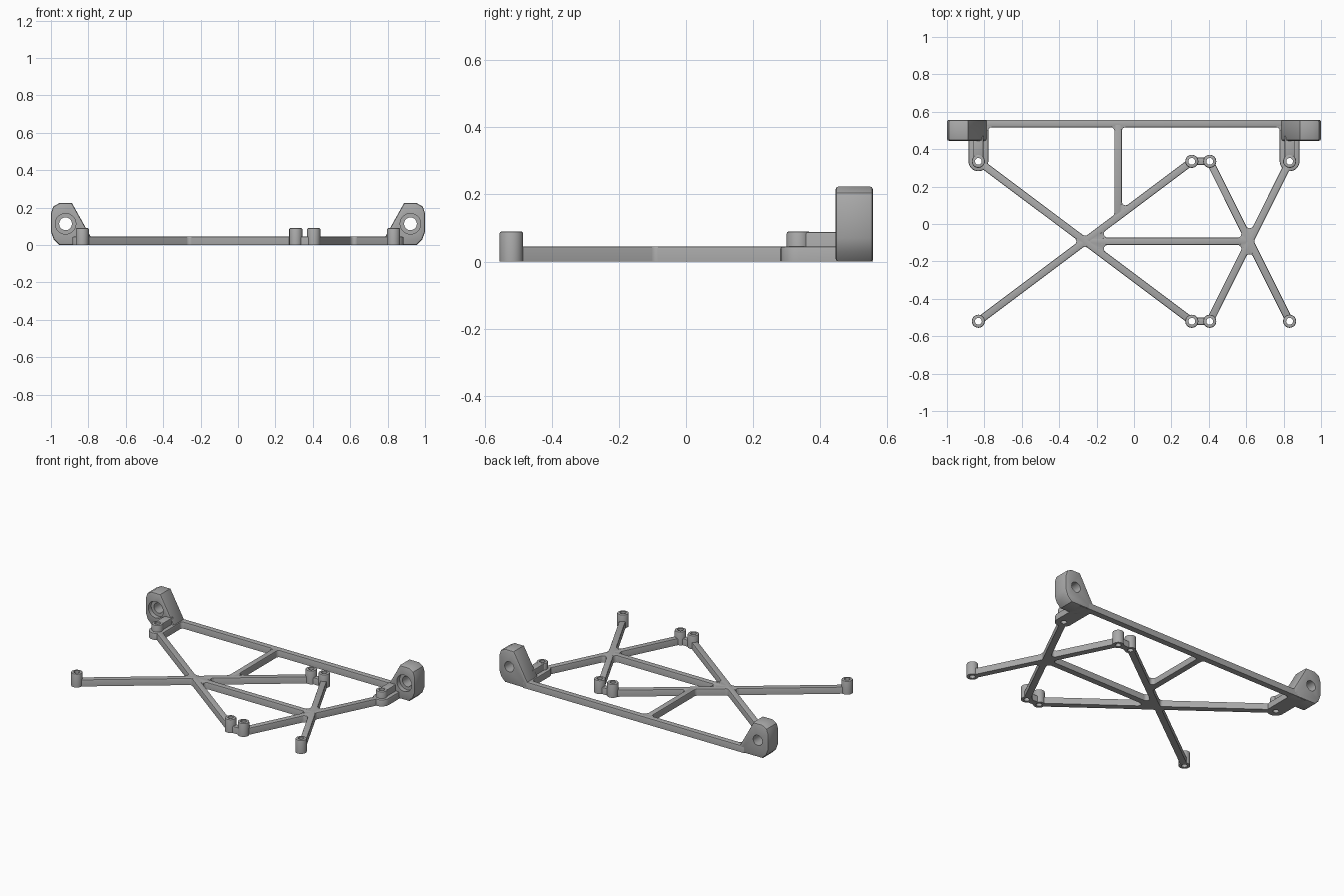
import bpy, bmesh, math
from mathutils import Vector, Matrix

if "Cube" in bpy.data.objects:
    bpy.data.objects.remove(bpy.data.objects["Cube"], do_unlink=True)

BAR_H, POST_H, HALF = 0.045, 0.09, 0.02
HOLE_R, POST_R = 0.018, 0.035

grey = bpy.data.materials.new("plain grey")
grey.use_nodes = True
colour = (0.4, 0.4, 0.4, 1)
grey.diffuse_color = colour
grey.node_tree.nodes["Principled BSDF"].inputs["Base Color"].default_value = colour
parts = []


def add_object(name, bm):
    bmesh.ops.recalc_face_normals(bm, faces=bm.faces[:])
    mesh = bpy.data.meshes.new(name)
    bm.to_mesh(mesh)
    bm.free()
    mesh.materials.append(grey)
    obj = bpy.data.objects.new(name, mesh)
    bpy.context.collection.objects.link(obj)
    parts.append(obj)
    return obj


def prism(name, points, height, bevel=0.007, both_caps=False, matrix=None):
    """Extrude an outline and round the rim of its top, or of both caps."""
    bm = bmesh.new()
    face = bm.faces.new([bm.verts.new((p[0], p[1], 0)) for p in points])
    grown = bmesh.ops.extrude_face_region(bm, geom=[face], use_keep_orig=True)["geom"]
    moved = [g for g in grown if isinstance(g, bmesh.types.BMVert)]
    bmesh.ops.translate(bm, verts=moved, vec=(0, 0, height))
    bmesh.ops.recalc_face_normals(bm, faces=bm.faces[:])
    rim = [e for e in bm.edges
           if abs(e.verts[0].co.z - e.verts[1].co.z) < 1e-5
           and (both_caps or e.verts[0].co.z > height / 2)]
    bmesh.ops.bevel(bm, geom=rim, offset=bevel, segments=2, profile=0.5,
                    affect='EDGES', clamp_overlap=True)
    if matrix:
        bm.transform(matrix)
    return add_object(name, bm)


def bar(name, start, end, trim_start=0.0, trim_end=0.0):
    a, b = Vector(start), Vector(end)
    d = (b - a).normalized()
    a, b = a + d * trim_start, b - d * trim_end
    side = Vector((-d.y, d.x)) * HALF
    prism(name, [a - side, b - side, b + side, a + side], BAR_H)


def fillet(name, node, a, b, r=0.02):
    """Rounded web in the corner between two bars leaving one node."""
    a, b = a.normalized(), b.normalized()
    half_angle = a.angle(b) / 2
    centre = node + (a + b).normalized() * (HALF + r) / math.sin(half_angle)
    na = (b - a * a.dot(b)).normalized()
    nb = (a - b * a.dot(b)).normalized()
    sweep = math.atan2(na.x * nb.y - na.y * nb.x, na.dot(nb))
    arc = []
    for i in range(7):
        v = Matrix.Rotation(sweep * i / 6, 2) @ na
        arc.append(centre - v * r)
    prism(name, [node] + arc, BAR_H, 0.005)


def hub(name, node, targets):
    node = Vector(node)
    dirs = sorted((Vector(t) - node for t in targets), key=lambda d: math.atan2(d.y, d.x))
    for i, d in enumerate(dirs):
        e = dirs[(i + 1) % len(dirs)]
        if math.degrees(d.angle(e)) < 160:
            fillet(f"{name}_web_{i + 1}", node, d, e)


def post(name, x, y):
    bm = bmesh.new()
    c = 0.006
    profile = [(HOLE_R, 0), (POST_R, 0), (POST_R, POST_H - c),
               (POST_R - c * 0.3, POST_H - c * 0.3), (POST_R - c, POST_H), (HOLE_R, POST_H)]
    vs = [bm.verts.new((r, 0, z)) for r, z in profile]
    es = [bm.edges.new((vs[i], vs[(i + 1) % len(vs)])) for i in range(len(vs))]
    bmesh.ops.spin(bm, geom=vs + es, cent=(0, 0, 0), axis=(0, 0, 1),
                   angle=math.tau, steps=32, use_duplicate=False)
    bmesh.ops.remove_doubles(bm, verts=bm.verts[:], dist=1e-5)
    bmesh.ops.translate(bm, verts=bm.verts[:], vec=(x, y, 0))
    add_object(name, bm)


def drill(obj, location, radius, depth, rotation=None):
    """Cut a round hole centred on location."""
    bm = bmesh.new()
    bmesh.ops.create_cone(bm, cap_ends=True, segments=40, radius1=radius,
                          radius2=radius, depth=depth)
    bm.transform(Matrix.Translation(location) @ (rotation or Matrix()))
    cutter = add_object("hole_cutter", bm)
    parts.remove(cutter)
    cutter.hide_render = True
    mod = obj.modifiers.new("hole", 'BOOLEAN')
    mod.operation, mod.solver, mod.object = 'DIFFERENCE', 'EXACT', cutter
    bpy.context.view_layer.update()
    evaluated = obj.evaluated_get(bpy.context.evaluated_depsgraph_get())
    mesh = bpy.data.meshes.new_from_object(evaluated)
    obj.modifiers.clear()
    obj.data = mesh
    bpy.data.objects.remove(cutter, do_unlink=True)


# Key points of the frame
BACK, FRONT, RAIL = 0.335, -0.52, 0.537
OUT, IN_A, IN_B = 0.832, 0.309, 0.405
mid_y = (BACK + FRONT) / 2
cross_a = ((IN_A - OUT) / 2, mid_y)
cross_b = ((IN_B + OUT) / 2, mid_y)
strut_x = -0.085
strut_foot = (strut_x, mid_y + (strut_x - cross_a[0]) * (BACK - FRONT) / (IN_A + OUT))

# Mounting posts
for row, y in (("back", BACK), ("front", FRONT)):
    for i, x in enumerate((-OUT, IN_A, IN_B, OUT)):
        post(f"{row}_post_{i + 1}", x, y)
    bar(f"{row}_post_link", (IN_A, y), (IN_B, y), 0.024, 0.024)

# Crossing braces
T = 0.024
bar("wide_brace_1", (-OUT, BACK), (IN_A, FRONT), T, T)
bar("wide_brace_2", (-OUT, FRONT), (IN_A, BACK), T, T)
bar("narrow_brace_1", (IN_B, BACK), (OUT, FRONT), T, T)
bar("narrow_brace_2", (IN_B, FRONT), (OUT, BACK), T, T)
bar("middle_brace", cross_a, cross_b)
bar("rail_strut", (strut_x, RAIL), strut_foot)
bar("back_rail", (-0.82, RAIL), (0.82, RAIL))

# Rounded webs at the junctions
hub("wide_cross", cross_a, [(-OUT, BACK), (IN_A, FRONT), (-OUT, FRONT), (IN_A, BACK), cross_b])
hub("narrow_cross", cross_b, [(IN_B, BACK), (OUT, FRONT), (IN_B, FRONT), (OUT, BACK), cross_a])
hub("strut_foot", strut_foot, [(strut_x, RAIL), cross_a, (IN_A, BACK)])
hub("strut_head", (strut_x, RAIL), [strut_foot, (-1, RAIL), (1, RAIL)])

# Side arms and upright ears
ear_profile = [(0.785, 0), (0.955, 0), (0.985, 0.03), (1, 0.07), (1, 0.17),
               (0.988, 0.205), (0.955, 0.224), (0.888, 0.224), (0.785, 0.04)]
upright = Matrix.Translation((0, 0.557, 0)) @ Matrix.Rotation(math.pi / 2, 4, 'X')
across = Matrix.Rotation(math.pi / 2, 4, 'X')
for side, s in (("left", 1), ("right", -1)):
    # Flat arm with a round end about the post
    r = 0.053
    outline = [(s * OUT + r * math.cos(a), BACK + r * math.sin(a))
               for a in (math.pi + math.pi * i / 16 for i in range(17))]
    outline += [(s * OUT + r, 0.55), (s * OUT - r, 0.55)]
    arm = prism(f"{side}_arm", outline, BAR_H)
    drill(arm, (s * OUT, BACK, 0), HOLE_R + 0.004, 0.3)
    # Raised rib from the post to the ear
    w = 0.027
    prism(f"{side}_rib", [(s * OUT - w, BACK + 0.022), (s * OUT + w, BACK + 0.022),
                          (s * OUT + w, 0.47), (s * OUT - w, 0.47)], 0.088)
    fillet(f"{side}_arm_web", Vector((s * 0.8, RAIL)), Vector((-s, 0)), Vector((0, -1)))
    # Ear with a through hole and a recess in its front
    ear = prism(f"{side}_ear", [(s * x, z) for x, z in ear_profile], 0.112, 0.01, True, upright)
    drill(ear, (s * 0.922, 0.5, 0.113), 0.034, 0.4, across)
    drill(ear, (s * 0.922, 0.445, 0.113), 0.055, 0.06, across)

# Smooth the rounded faces and keep crisp edges
bpy.ops.object.select_all(action='DESELECT')
for obj in parts:
    obj.select_set(True)
bpy.context.view_layer.objects.active = parts[0]
bpy.ops.object.shade_smooth_by_angle(angle=math.radians(35))
